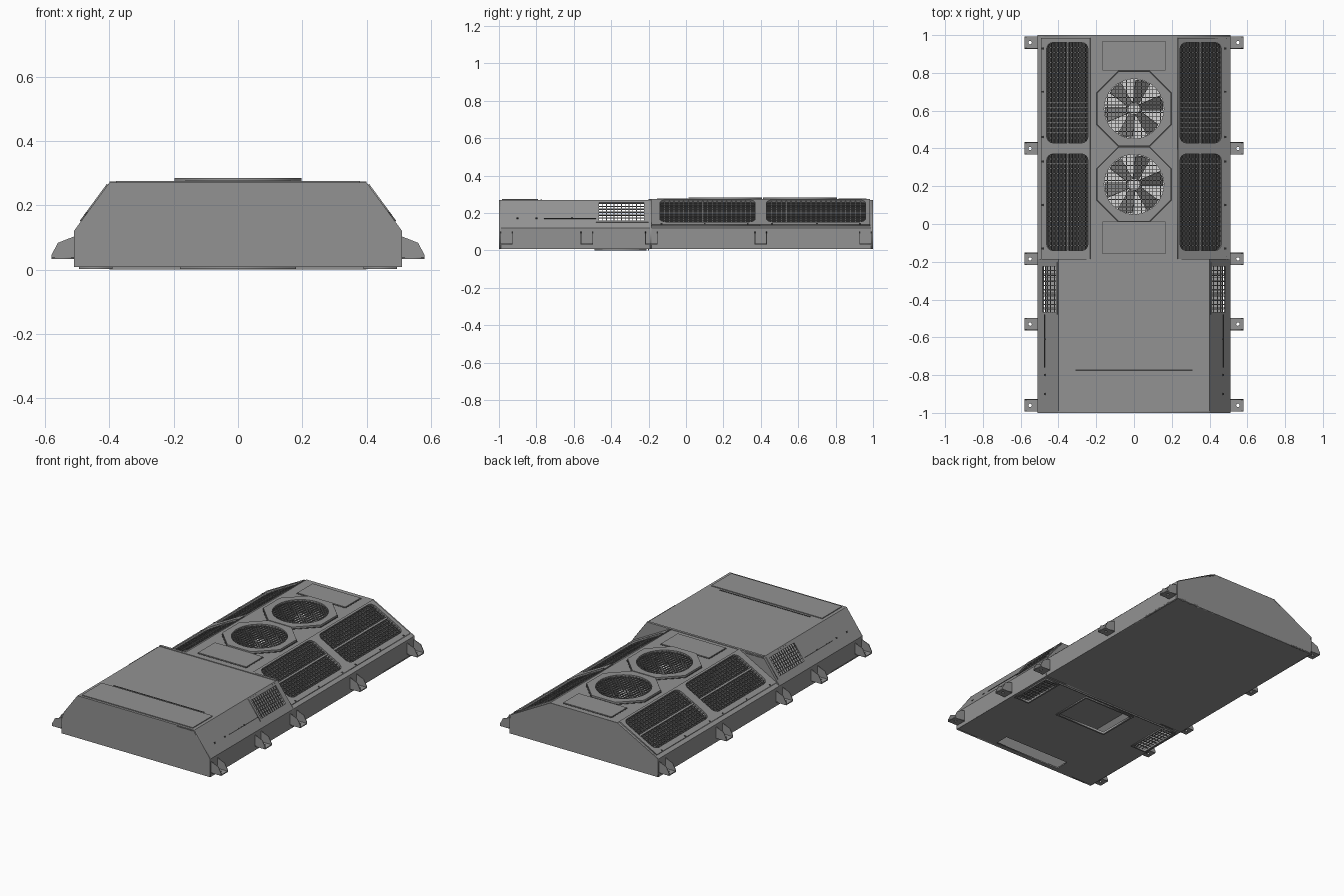
import bpy, bmesh, math
from mathutils import Matrix, Vector

if "Cube" in bpy.data.objects:
    bpy.data.objects.remove(bpy.data.objects["Cube"])


def material(name, v):
    m = bpy.data.materials.new(name)
    m.diffuse_color = (v, v, v, 1)
    m.use_nodes = True
    m.node_tree.nodes["Principled BSDF"].inputs["Base Color"].default_value = m.diffuse_color
    return m


BODY = material("housing grey", 0.29)
WIRE = material("grille grey", 0.2)
DARK = material("dark coil", 0.05)
PALE = material("pale metal", 0.7)


def frame(o, u, v):
    # local plane: u across, v up, u x v outward
    u, v = Vector(u).normalized(), Vector(v).normalized()
    m = Matrix((u, v, u.cross(v))).transposed().to_4x4()
    m.translation = Vector(o)
    return m


def add(name, mesh, mat, mirror=False):
    ob = bpy.data.objects.new(name, mesh)
    bpy.context.collection.objects.link(ob)
    mesh.materials.clear()
    mesh.materials.append(mat)
    if mirror:
        ob.modifiers.new("mirror", 'MIRROR').use_bisect_axis[0] = False
    return ob


def rect(u0, u1, v0, v1, r=0.0):
    if r == 0:
        return [(u0, v0), (u1, v0), (u1, v1), (u0, v1)]
    pts = []
    for cx, cy, a in ((u1 - r, v1 - r, 0), (u0 + r, v1 - r, 90), (u0 + r, v0 + r, 180), (u1 - r, v0 + r, 270)):
        for k in range(5):
            t = math.radians(a + k * 22.5)
            pts.append((cx + r * math.cos(t), cy + r * math.sin(t)))
    return pts


def ngon(cx, cy, r, n, turn=0.0):
    return [(cx + r * math.cos(turn + 2 * math.pi * k / n), cy + r * math.sin(turn + 2 * math.pi * k / n)) for k in range(n)]


def plate(name, mat, M, loops, n0, n1, mirror=False):
    # filled outline with holes, spanning n0..n1 along the plane normal
    c = bpy.data.curves.new(name + "_outline", 'CURVE')
    c.dimensions, c.fill_mode, c.extrude = '2D', 'BOTH', (n1 - n0) / 2
    for pts in loops:
        s = c.splines.new('POLY')
        s.points.add(len(pts) - 1)
        for p, q in zip(s.points, pts):
            p.co = (q[0], q[1], 0, 1)
        s.use_cyclic_u = True
    tmp = bpy.data.objects.new(name + "_tmp", c)
    bpy.context.collection.objects.link(tmp)
    dg = bpy.context.evaluated_depsgraph_get()
    me = bpy.data.meshes.new_from_object(tmp.evaluated_get(dg))
    bpy.data.objects.remove(tmp)
    me.transform(M @ Matrix.Translation((0, 0, (n0 + n1) / 2)))
    bm = bmesh.new()
    bm.from_mesh(me)
    bmesh.ops.remove_doubles(bm, verts=bm.verts, dist=1e-5)
    bmesh.ops.recalc_face_normals(bm, faces=bm.faces)
    bm.to_mesh(me)
    bm.free()
    return add(name, me, mat, mirror)


def boxes(name, mat, M, items, mirror=False):
    # items: (u0, u1, v0, v1, n0, n1)
    bm = bmesh.new()
    for a, b, c, d, e, f in items:
        T = Matrix.Translation(((a + b) / 2, (c + d) / 2, (e + f) / 2)) @ Matrix.Diagonal((b - a, d - c, f - e, 1))
        bmesh.ops.create_cube(bm, size=1, matrix=M @ T)
    me = bpy.data.meshes.new(name)
    bm.to_mesh(me)
    bm.free()
    return add(name, me, mat, mirror)


def bars(u0, u1, v0, v1, nu, nv, w, n0, n1, r=None):
    # crossing wires in a rectangle, or clipped to a circle of radius r
    out = []
    cu, cv = (u0 + u1) / 2, (v0 + v1) / 2
    for k in range(1, nu):
        u = u0 + (u1 - u0) * k / nu
        h = math.sqrt(r * r - (u - cu) ** 2) if r else (v1 - v0) / 2
        out.append((u - w / 2, u + w / 2, cv - h, cv + h, n0, n1))
    for k in range(1, nv):
        v = v0 + (v1 - v0) * k / nv
        h = math.sqrt(r * r - (v - cv) ** 2) if r else (u1 - u0) / 2
        out.append((cu - h, cu + h, v - w / 2, v + w / 2, n0, n1))
    return out


FLAT = frame((0, 0, 0), (1, 0, 0), (0, 1, 0))
WALL = frame((0, 0, 0), (1, 0, 0), (0, 0, 1))        # normal is -y
SIDE = frame((0.51, 0, 0), (0, 1, 0), (0, 0, 1))     # normal is +x
FRONT_SLOPE = frame((0.51, 0, 0.12), (0, 1, 0), (-0.11, 0, 0.15))
REAR_SLOPE = frame((0.51, 0, 0.12), (0, 1, 0), (-0.28, 0, 0.15))
FL, RL = math.hypot(0.11, 0.15), math.hypot(0.28, 0.15)
B = 0.008

# end walls, bulkhead and lower sides
front_prof = [(-0.51, B), (0.51, B), (0.51, 0.12), (0.4, 0.27), (-0.4, 0.27), (-0.51, 0.12)]
rear_prof = [(-0.51, B), (0.51, B), (0.51, 0.12), (0.23, 0.27), (-0.23, 0.27), (-0.51, 0.12)]
plate("front_wall", BODY, WALL, [front_prof], 0.99, 1.0)
plate("bulkhead", BODY, WALL, [front_prof], 0.185, 0.193)
plate("rear_wall", BODY, WALL, [rear_prof], -1.0, -0.99)
plate("lower_side", BODY, SIDE, [rect(-1, 1, B, 0.12)], -0.008, 0, True)

# floor with duct openings and their rims
ducts = {"return": (-0.17, 0.17, -0.48, -0.23), "right": (0.4, 0.485, -0.48, -0.22),
         "left": (-0.485, -0.4, -0.48, -0.22), "supply": (-0.23, 0.23, -0.97, -0.88)}
plate("floor", BODY, FLAT, [rect(-0.51, 0.51, -1, 1)] + [rect(*d) for d in ducts.values()], B, 0.015)
for key in ("return", "right", "left"):
    a, b, c, d = ducts[key]
    plate(key + "_duct_rim", BODY, FLAT, [rect(a - 0.01, b + 0.01, c - 0.01, d + 0.01), rect(a, b, c, d)], 0.001, B)
boxes("floor_seam", BODY, FLAT, [(-0.4, 0.4, -0.203, -0.197, 0, B)])
boxes("floor_vent_grille", WIRE, FLAT, bars(0.4, 0.485, -0.48, -0.22, 4, 10, 0.004, 0.009, 0.013), True)

# front cover
vent = rect(-0.465, -0.225, 0.048, 0.165)
plate("front_top", BODY, FLAT, [rect(-0.4, 0.4, -1, -0.185)], 0.262, 0.27)
plate("front_slope", BODY, FRONT_SLOPE, [rect(-1, -0.185, 0, FL), vent], -0.007, 0, True)
plate("side_vent_frame", BODY, FRONT_SLOPE, [rect(-0.48, -0.2, 0.036, 0.178), vent], 0, 0.004, True)
boxes("side_vent_grille", WIRE, FRONT_SLOPE, bars(-0.465, -0.225, 0.048, 0.165, 12, 6, 0.004, -0.005, 0), True)
boxes("side_slot", DARK, FRONT_SLOPE, [(-0.76, -0.475, 0.061, 0.066, -0.001, 0.002)], True)
boxes("front_hatch", BODY, FLAT, [(-0.38, 0.38, -0.985, -0.79, 0.27, 0.275)])
boxes("hatch_seam", DARK, FLAT, [(-0.31, 0.31, -0.777, -0.771, 0.269, 0.272)])
boxes("cover_lip", BODY, FLAT, [(-0.4, 0.4, -0.2, -0.185, 0.27, 0.274)])

# rear deck with fan holes and access plates
fans = (0.61, 0.21)
plate("rear_deck", BODY, FLAT, [rect(-0.23, 0.23, -0.185, 1)] + [ngon(0, y, 0.165, 40) for y in fans], 0.262, 0.271)
for name, y0, y1 in (("rear_access_plate", 0.815, 0.965), ("mid_access_plate", -0.155, 0.01)):
    plate(name + "_seam", DARK, FLAT, [rect(-0.168, 0.168, y0 - 0.003, y1 + 0.003)], 0.271, 0.272)
    boxes(name, BODY, FLAT, [(-0.165, 0.165, y0, y1, 0.271, 0.277)])

# condenser slopes with rounded grilles
holes = [(-0.14, 0.37), (0.43, 0.96)]
V0, V1 = 0.057, 0.306
plate("rear_slope", BODY, REAR_SLOPE, [rect(-0.185, 1, 0, RL)] + [rect(a, b, V0, V1, 0.035) for a, b in holes], -0.008, 0, True)
for k, (a, b) in enumerate(holes):
    n = "_%d" % (k + 1)
    plate("grille_frame" + n, BODY, REAR_SLOPE,
          [rect(a - 0.045, b + 0.025, 0.025, RL), rect(a, b, V0, V1, 0.035)], 0, 0.007, True)
    boxes("grille_wires" + n, WIRE, REAR_SLOPE, bars(a, b, V0, V1, 20, 12, 0.0055, -0.006, -0.001), True)
    boxes("grille_rail" + n, BODY, REAR_SLOPE, [(a, b, 0.176, 0.187, -0.007, 0.001)], True)
    boxes("coil" + n, DARK, REAR_SLOPE, [(a - 0.01, b + 0.01, V0 - 0.01, V1 + 0.01, -0.03, -0.022)], True)

# fans: octagonal ring, shroud, wheel and guard
for k, y in enumerate(fans):
    n = "_%d" % (k + 1)
    octo = ngon(0, y, 0.197 / math.cos(math.pi / 8), 8, math.pi / 8)
    plate("fan_ring" + n, BODY, FLAT, [octo, ngon(0, y, 0.158, 40)], 0.271, 0.284)
    plate("fan_ring_base" + n, DARK, FLAT, [ngon(0, y, 0.218, 8, math.pi / 8), ngon(0, y, 0.16, 40)], 0.271, 0.273)
    shroud = plate("fan_shroud" + n, WIRE, FLAT, [ngon(0, y, 0.168, 40), ngon(0, y, 0.163, 40)], 0.05, 0.265)
    plate("fan_base" + n, PALE, FLAT, [ngon(0, y, 0.163, 40)], 0.04, 0.05)
    hub = plate("fan_hub" + n, PALE, FLAT, [ngon(0, y, 0.032, 20)], 0.19, 0.255)
    bm = bmesh.new()
    for i in range(6):
        t = 2 * math.pi * i / 6 + 0.2
        M = Matrix.Translation((0, y, 0.222)) @ Matrix.Rotation(t, 4, 'Z') @ Matrix.Rotation(0.5, 4, 'X')
        pts = [(0.025, -0.017), (0.15, -0.045), (0.156, 0), (0.148, 0.045), (0.025, 0.017)]
        f = bm.faces.new([bm.verts.new(M @ Vector((px, py, 0))) for px, py in pts])
    me = bpy.data.meshes.new("fan_blades" + n)
    bm.to_mesh(me)
    bm.free()
    blades = add("fan_blades" + n, me, WIRE)
    blades.modifiers.new("thick", 'SOLIDIFY').thickness = 0.004
    boxes("fan_guard" + n, WIRE, FLAT, bars(-0.16, 0.16, y - 0.16, y + 0.16, 16, 16, 0.0035, 0.274, 0.278, 0.16))
    for ob in (shroud, hub):
        for o in bpy.context.selected_objects:
            o.select_set(False)
        ob.select_set(True)
        bpy.context.view_layer.objects.active = ob
        bpy.ops.object.shade_smooth_by_angle()

# mounting brackets: foot with bolt hole and two gussets
gusset = [(0.509, 0.033), (0.58, 0.033), (0.58, 0.045), (0.56, 0.083), (0.509, 0.103)]
for k, y in enumerate((0.96, 0.4, -0.185, -0.53, -0.96)):
    n = "_%d" % (k + 1)
    plate("bracket_foot" + n, BODY, FLAT, [rect(0.509, 0.58, y - 0.033, y + 0.033), ngon(0.55, y, 0.009, 12)], 0.032, 0.038, True)
    for s, tag in ((-1, "_front"), (1, "_back")):
        e = -(y + s * 0.031)
        plate("bracket_gusset" + tag + n, BODY, WALL, [gusset], e - 0.002, e + 0.002, True)

# small fasteners along the slopes
boxes("slope_bolts", DARK, REAR_SLOPE, [(y - 0.005, y + 0.005, 0.028, 0.038, 0, 0.009) for y in (-0.13, 0.1, 0.33, 0.46, 0.7, 0.93)], True)
boxes("cover_bolts", DARK, FRONT_SLOPE, [(y - 0.005, y + 0.005, 0.06, 0.07, 0, 0.003) for y in (-0.9, -0.8, -0.61)], True)
